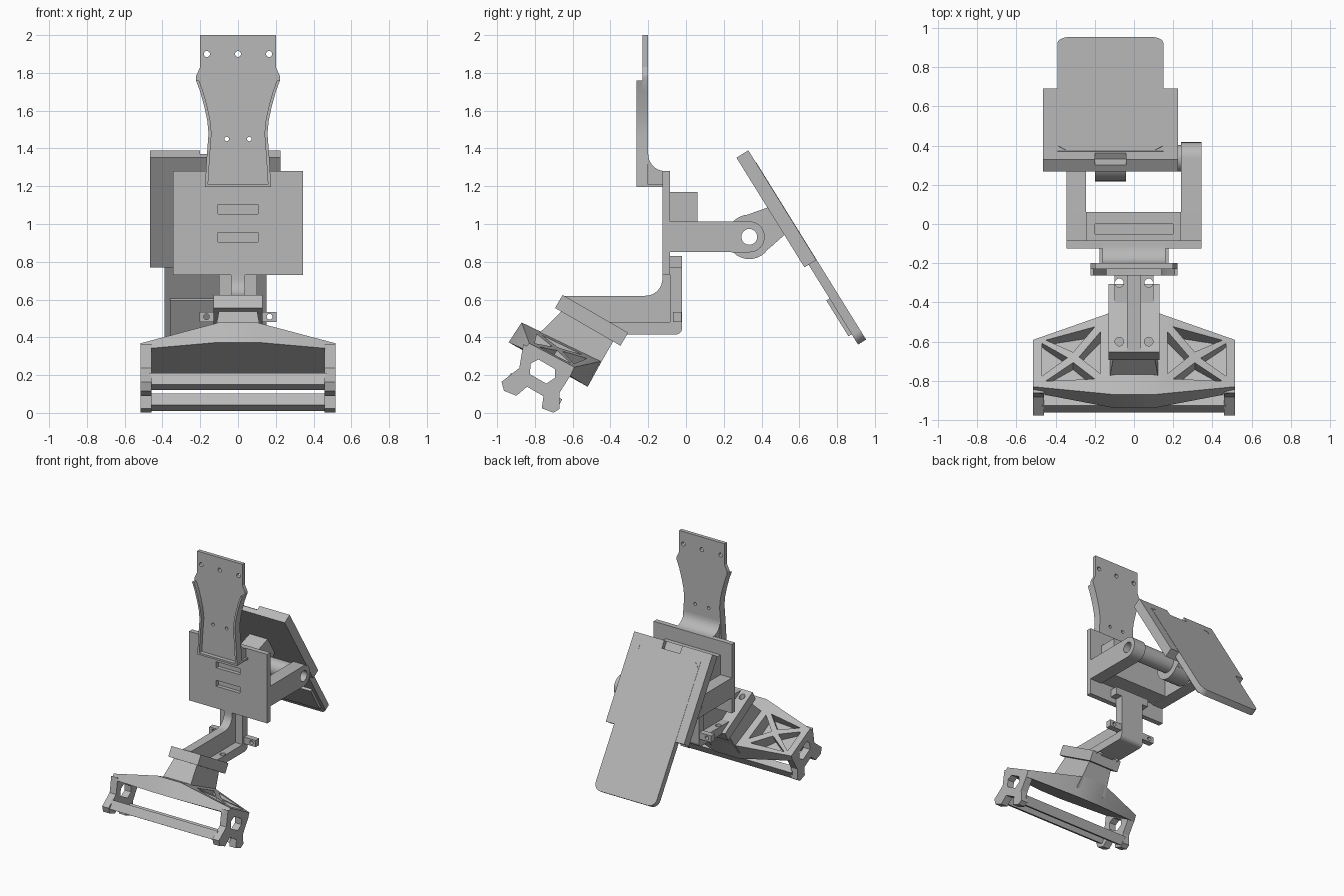
import bpy, bmesh, math
from mathutils import Vector

cube = bpy.data.objects.get("Cube")
if cube:
    bpy.data.objects.remove(cube)

grey = bpy.data.materials.new("mid grey")
grey.use_nodes = True
GREY = (0.48, 0.48, 0.48, 1)
grey.diffuse_color = GREY
grey.node_tree.nodes["Principled BSDF"].inputs["Base Color"].default_value = GREY


class Frame:
    """Places 2D outlines: first axis, second axis, extrusion axis."""
    def __init__(self, o, a, b, c):
        self.o, self.a, self.b, self.c = Vector(o), Vector(a), Vector(b), Vector(c)

    def at(self, p, q, r):
        return self.o + self.a * p + self.b * q + self.c * r


X, Y, Z = (1, 0, 0), (0, 1, 0), (0, 0, 1)
SIDE = Frame((0, 0, 0), Y, Z, X)       # outline in y,z
FRONT = Frame((0, 0, 0), X, Z, Y)      # outline in x,z
TOP = Frame((0, 0, 0), X, Y, Z)        # outline in x,y
U, V = (0, .866, -.5), (0, -.5, -.866)
HEAD = Frame((0, -.5, .49), U, V, X)   # tilted head, side outline
HEAD_TOP = Frame((0, -.5, .49), X, U, V)
PANEL = Frame((0, .33, 1.39), X, (0, .527, -.85), (0, .85, .527))


def finish(name, bm):
    bmesh.ops.recalc_face_normals(bm, faces=bm.faces)
    me = bpy.data.meshes.new(name)
    bm.to_mesh(me)
    bm.free()
    me.materials.append(grey)
    ob = bpy.data.objects.new(name, me)
    bpy.context.collection.objects.link(ob)
    return ob


def loft(name, frame, sections):
    bm = bmesh.new()
    rings = [[bm.verts.new(frame.at(p, q, r)) for p, q in pts] for r, pts in sections]
    bm.faces.new(rings[0])
    bm.faces.new(rings[-1])
    n = len(rings[0])
    for lo, hi in zip(rings, rings[1:]):
        for i in range(n):
            j = (i + 1) % n
            bm.faces.new((lo[i], lo[j], hi[j], hi[i]))
    return finish(name, bm)


def prism(name, frame, pts, lo, hi):
    return loft(name, frame, [(lo, pts), (hi, pts)])


def rect(p0, p1, q0, q1):
    return [(p0, q0), (p1, q0), (p1, q1), (p0, q1)]


def arc(cp, cq, r, a0, a1, n=10):
    angles = [math.radians(a0 + (a1 - a0) * i / n) for i in range(n + 1)]
    return [(cp + r * math.cos(a), cq + r * math.sin(a)) for a in angles]


def circle(cp, cq, r, n=24):
    return arc(cp, cq, r, 0, 360, n)[:-1]


def cut(ob, cutters):
    for c in cutters:
        m = ob.modifiers.new("cut", 'BOOLEAN')
        m.operation, m.solver, m.object = 'DIFFERENCE', 'EXACT', c
    dg = bpy.context.evaluated_depsgraph_get()
    dg.update()
    me = bpy.data.meshes.new_from_object(ob.evaluated_get(dg))
    ob.modifiers.clear()
    ob.data = me
    for c in cutters:
        bpy.data.objects.remove(c)


def hole(frame, p, q, r, lo, hi):
    return prism("cutter", frame, circle(p, q, r), lo, hi)


# Waisted upper strap with side rims
waist = [(.175, 1.2), (.166, 1.35), (.156, 1.48), (.163, 1.55), (.178, 1.62),
         (.2, 1.7), (.222, 1.76)]
half = waist + [(.222, 1.785), (.2, 1.83), (.2, 2)]
strap = prism("upper_strap", FRONT, half + [(-x, z) for x, z in reversed(half)], -.23, -.2)
cut(strap, [hole(FRONT, x, 1.9, .016, -.3, 0) for x in (-.165, 0, .165)] +
    [hole(FRONT, x, 1.45, .012, -.3, 0) for x in (-.06, .06)])
for s, side in ((1, "left"), (-1, "right")):
    rim = [(s * x, z) for x, z in waist] + [(s * (x - .016), z) for x, z in reversed(waist)]
    prism(side + "_strap_rim", FRONT, rim, -.262, -.2)

# Foot of the strap with a rounded fillet behind it
foot = [(-.23, 1.2), (-.085, 1.2), (-.085, 1.28)] + arc(-.11, 1.37, .09, 270, 180) + [(-.23, 1.37)]
prism("strap_foot", SIDE, foot, -.16, .16)
prism("strap_foot_lip", SIDE, rect(-.262, -.12, 1.195, 1.21), -.175, .175)

# Slotted front plate
plate = prism("front_plate", FRONT, rect(-.345, .345, .73, 1.28), -.125, -.085)
cut(plate, [prism("cutter", FRONT, rect(-.105, .105, z - .024, z + .024), -.2, -.095)
            for z in (.93, 1.078)])

# Rear housing and pivot arms
housing = prism("rear_housing", TOP, rect(-.245, .24, -.09, .06), .86, 1.17)
cut(housing, [prism("cutter", TOP, rect(-.2, .2, -.05, 0), 1.05, 1.3)])
PY, PZ = .335, .932
for side, lo, hi in (("left", .24, .345), ("right", -.345, -.245)):
    arm = prism(side + "_pivot_arm", SIDE,
                [(-.09, PZ - .08)] + arc(PY, PZ, .082, -90, 90, 16) + [(-.09, PZ + .08)], lo, hi)
    cut(arm, [hole(SIDE, PY, PZ, .042, lo - .1, hi + .1)])
rod = prism("pivot_rod", SIDE, circle(PY, PZ, .068), -.25, .25)
cut(rod, [hole(SIDE, PY, PZ, .042, -.3, .3)])
knuckle = prism("pivot_knuckle", SIDE, circle(PY, PZ, .118, 32), -.2, -.04)
web = prism("knuckle_web", SIDE, [(.27, 1.03), (.44, 1.09), (.53, .95), (.44, .87), (.38, .9)], -.2, -.04)
for ob in (knuckle, web):
    cut(ob, [hole(SIDE, PY, PZ, .042, -.3, .1)])

# Tilted holder and the rounded slab it carries
holder = prism("panel_holder", PANEL, rect(-.465, .225, 0, .683), -.074, 0)
cut(holder, [prism("cutter", PANEL, rect(-.2, -.04, -.05, .06), -.035, .1)])
slab_pts = ([(-.39, .075), (.15, .075)] + arc(.09, 1.12, .06, 0, 90, 8) +
            arc(-.33, 1.12, .06, 90, 180, 8))
slab = prism("slab", PANEL, slab_pts, -.048, .002)
cut(slab, [prism("cutter", PANEL, [(x, .085), (x + d, .085), (x, .125)], -.008, .05)
           for x, d in ((-.385, .04), (.145, -.04))])
prism("slab_back_pad", PANEL, rect(-.36, .12, .893, 1.116), -.068, -.04)

# Lower elbow bracket: bent strap, centre rib and mounting ears
bend = ([(-.085, .83), (-.085, .48), (-.45, .48), (-.45, .415)] +
        arc(-.055, .45, .035, 270, 360, 6) + [(-.02, .83)])
elbow = prism("elbow_strap", SIDE, bend, -.1, .1)
cut(elbow, [hole(TOP, x, -.3, .022, .3, .6) for x in (-.075, .075)])
rib = [(-.65, .62)] + arc(-.215, .71, .09, 270, 360) + [(-.125, .75), (-.08, .75), (-.08, .47), (-.55, .47)]
prism("elbow_rib", SIDE, rib, -.036, .036)
prism("elbow_top_flange", SIDE, rect(-.09, -.02, .77, .83), -.15, .15)
for s, side in ((1, "left"), (-1, "right")):
    ear = prism(side + "_ear", FRONT, rect(*sorted((s * .09, s * .205)), .482, .535), -.07, -.025)
    cut(ear, [hole(FRONT, s * .167, .509, .015, -.2, .1)])

# Collar and neck of the lamp head
collar = prism("collar", HEAD, rect(-.2, .2, -.04, .04), -.13, .13)
cut(collar, [hole(TOP, x, -.6, .022, .53, .8) for x in (-.075, .075)])
loft("neck", HEAD_TOP, [(.03, rect(-.1, .1, -.16, .155)), (.25, rect(-.13, .13, -.22, .155))])

# Lamp head: shallow hood, wide in the middle, with braced pockets
end = [(-.225, .27), (-.235, .312), (.05, .312), (.045, .26)]
mid = [(-.315, .195), (-.322, .32), (.158, .315), (.155, .16)]
hood = loft("lamp_hood", HEAD, [(-.515, end), (-.1, mid), (.1, mid), (.515, end)])
pockets = []
for s in (-1, 1):
    for tri in ([(.17, -.19), (.17, .05), (.28, -.08)], [(.47, -.17), (.47, .02), (.34, -.08)],
                [(.2, -.215), (.45, -.2), (.31, -.11)], [(.2, .08), (.45, .035), (.31, -.05)]):
        pockets.append(prism("cutter", HEAD_TOP, [(s * x, u) for x, u in tri], 0, .295))
cut(hood, pockets)

# Notched end brackets
bracket = [(-.25, .29), (.05, .29), (.045, .42), (.088, .49), (.07, .524), (.005, .535),
           (-.02, .475), (-.12, .475), (-.145, .545), (-.215, .555), (-.25, .52), (-.205, .41)]
window = [(-.14, .32), (-.04, .32), (-.015, .36), (-.04, .41), (-.14, .41), (-.165, .36)]
for side, lo, hi in (("left", .458, .515), ("right", -.515, -.458)):
    b = prism(side + "_end_bracket", HEAD, bracket, lo, hi)
    cut(b, [prism("cutter", HEAD, window, lo - .1, hi + .1)])

# Cross bars between the brackets
for name, u, v in (("front_bar", -.2, .49), ("rear_bar", .045, .475)):
    prism(name, HEAD, rect(u - .03, u + .03, v - .035, v + .035), -.47, .47)

# Keep edges crisp and curves smooth
for ob in list(bpy.context.collection.objects):
    if ob.type == 'MESH' and grey.name in ob.data.materials:
        bpy.ops.object.select_all(action='DESELECT')
        ob.select_set(True)
        bpy.context.view_layer.objects.active = ob
        bpy.ops.object.shade_smooth_by_angle(angle=math.radians(25))
